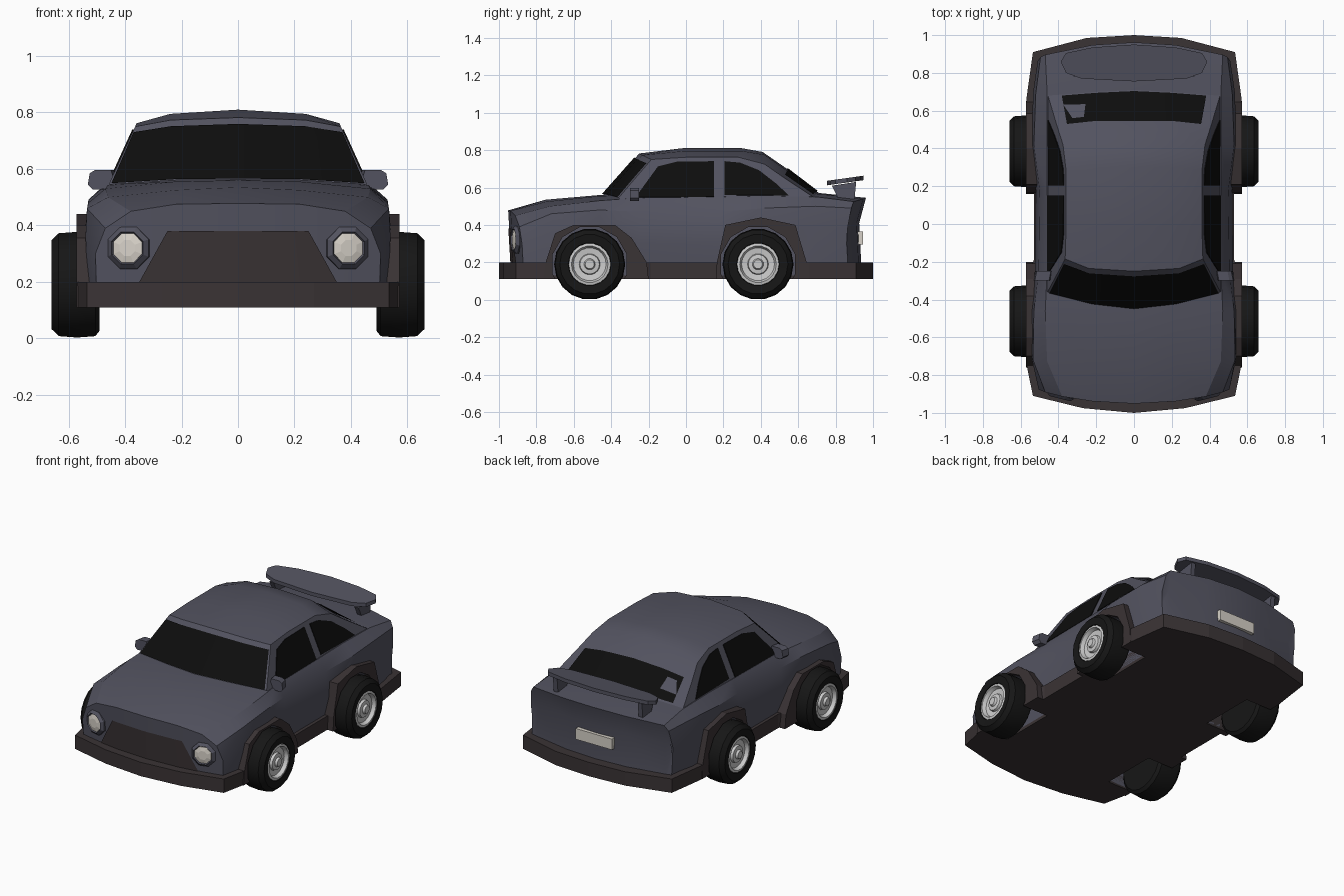
import bpy, bmesh, math
from mathutils import Matrix, Vector

if "Cube" in bpy.data.objects:
    bpy.data.objects.remove(bpy.data.objects["Cube"])


def material(name, r, g, b):
    m = bpy.data.materials.new(name)
    m.diffuse_color = (r, g, b, 1)
    m.use_nodes = True
    m.node_tree.nodes["Principled BSDF"].inputs["Base Color"].default_value = m.diffuse_color
    return m


PAINT = material("paint", 0.085, 0.085, 0.115)
TRIM = material("trim", 0.042, 0.033, 0.035)
GLASS = material("glass", 0.004, 0.004, 0.004)
RUBBER = material("rubber", 0.008, 0.008, 0.008)
METAL = material("metal", 0.55, 0.55, 0.55)
LENS = material("lens", 0.68, 0.64, 0.58)


def make(name, verts, faces, mat, mirror=False, smooth=0, out=None):
    """Mesh object, optionally mirrored in x and welded; out = outward direction of an open sheet."""
    verts = [Vector(v) for v in verts]
    if mirror:
        n = len(verts)
        verts += [Vector((-v.x, v.y, v.z)) for v in verts]
        faces = list(faces) + [tuple(i + n for i in reversed(f)) for f in faces]
    bm = bmesh.new()
    vs = [bm.verts.new(v) for v in verts]
    for f in faces:
        bm.faces.new([vs[i] for i in f])
    bmesh.ops.remove_doubles(bm, verts=bm.verts, dist=1e-5)
    bmesh.ops.recalc_face_normals(bm, faces=bm.faces)
    bm.normal_update()
    if out and sum((f.normal.dot(Vector(out)) for f in bm.faces)) < 0:
        bmesh.ops.reverse_faces(bm, faces=bm.faces)
    me = bpy.data.meshes.new(name)
    bm.to_mesh(me)
    bm.free()
    ob = bpy.data.objects.new(name, me)
    bpy.context.collection.objects.link(ob)
    if mat:
        me.materials.append(mat)
    if smooth:
        select(ob)
        bpy.ops.object.shade_smooth_by_angle(angle=math.radians(smooth))
    return ob


def select(ob):
    bpy.ops.object.select_all(action='DESELECT')
    ob.select_set(True)
    bpy.context.view_layer.objects.active = ob


def grid(rows):
    """Verts and quads joining equal-length rows of points."""
    n = len(rows[0])
    faces = [(r * n + i, r * n + i + 1, (r + 1) * n + i + 1, (r + 1) * n + i)
             for r in range(len(rows) - 1) for i in range(n - 1)]
    return [p for row in rows for p in row], faces


def prism(name, pts, vec, mat, mirror=False):
    n = len(pts)
    top = [Vector(p) + Vector(vec) for p in pts]
    faces = [tuple(range(n)), tuple(range(2 * n - 1, n - 1, -1))]
    faces += [(i, (i + 1) % n, (i + 1) % n + n, i + n) for i in range(n)]
    return make(name, list(pts) + top, faces, mat, mirror)


def lathe(name, profile, segs, matrix, mat, mirror=True, smooth=35):
    """Closed turned part: profile of (radius, height) about local z."""
    n = len(profile)
    verts = [matrix @ Vector((r * math.cos(a), r * math.sin(a), h))
             for a in [2 * math.pi * (k + .5) / segs for k in range(segs)] for r, h in profile]
    faces = [(k * n + i, k * n + i + 1, (k + 1) % segs * n + i + 1, (k + 1) % segs * n + i)
             for k in range(segs) for i in range(n - 1)]
    faces += [tuple(k * n + e for k in range(segs)) for e in (0, n - 1)]
    return make(name, verts, faces, mat, mirror, smooth)


def cut(ob, cutter):
    select(ob)
    mod = ob.modifiers.new("wells", 'BOOLEAN')
    mod.operation, mod.solver, mod.object = 'DIFFERENCE', 'EXACT', cutter
    bpy.ops.object.modifier_apply(modifier=mod.name)


# Lower body: half sections (y, bow, lean, lower side, shoulder, wing top, bonnet z, centre z)
sections = [
    (-.93, .07, -.06, .50, (.505, .30), (.47, .39), (.38, .45), .475, .478),
    (-.75, .03, 0, .53, (.54, .36), (.535, .46), (.46, .50), .525, .535),
    (-.46, 0, 0, .53, (.54, .40), (.53, .48), (.47, .53), .555, .56),
    (-.25, 0, 0, .50, (.525, .30), (.505, .47), (.46, .545), .56, .565),
    (.18, 0, 0, .50, (.52, .30), (.50, .47), (.46, .55), .565, .57),
    (.42, 0, 0, .53, (.54, .42), (.53, .49), (.46, .555), .565, .57),
    (.72, -.03, 0, .53, (.535, .40), (.52, .50), (.46, .55), .565, .57),
    (.90, -.08, .15, .50, (.51, .38), (.495, .49), (.47, .525), .54, .545),
    (.94, -.08, -.05, .50, (.505, .30), (.495, .36), (.46, .40), .41, .41),
]
rows = []
for y, bow, lean, xb, p1, p2, p3, z4, zc in sections:
    ring = [(0, .13), (.22, .13), (p3[0], .13), (xb, .13), p1, p2, p3, (.22, z4), (0, zc)]
    rows.append([(x, y + bow * (x / .53) ** 2 + lean * (z - .13), z) for x, z in ring])
verts, faces = grid(rows)
for o in (0, 9 * (len(rows) - 1)):
    faces += [(o, o + 1, o + 7, o + 8), (o + 1, o + 2, o + 6, o + 7), tuple(o + i for i in (2, 3, 4, 5, 6))]
body = make("body", verts, faces, PAINT, True)

# Skirt with bumpers, and wheel arches
half = [(0, -1), (.27, -.975), (.535, -.91), (.57, -.74), (.57, -.29), (.53, -.19), (.53, .16),
        (.57, .22), (.57, .66), (.535, .91), (.25, .985), (0, 1)]
plan = half + [(-x, y) for x, y in reversed(half[1:-1])]
skirt = prism("skirt", [(x, y, .11) for x, y in plan], (0, 0, .09), TRIM)
arches = []
for name, prof in (("front_arches", [(-.76, .11), (-.75, .2), (-.70, .355), (-.60, .40), (-.38, .40), (-.29, .33), (-.21, .2), (-.20, .11)]),
                   ("rear_arches", [(.16, .11), (.165, .2), (.21, .40), (.40, .44), (.585, .40), (.645, .2), (.65, .11)])):
    arches.append(prism(name, [(.46, y, z) for y, z in prof], (.112, 0, 0), TRIM, True))

# Wheels and the wells cut for them
AXLES = (("front", -.515), ("rear", .385))
for end, y in AXLES:
    m = Matrix.Translation((0, y, .19)) @ Matrix.Rotation(math.pi / 2, 4, 'Y')
    well = lathe("well_cutter", [(.205, .39), (.205, .75)], 12, m, None, smooth=0)
    for ob in [body, skirt] + arches:
        cut(ob, well)
    bpy.data.objects.remove(well)
    lathe(end + "_tyres", [(.165, .49), (.185, .505), (.19, .57), (.185, .635), (.16, .66), (.115, .655), (.105, .62)],
          18, m, RUBBER)
    lathe(end + "_rims", [(.112, .60), (.112, .652), (.098, .655), (.088, .632), (.056, .628), (.052, .643),
                          (.03, .646), (.024, .66), (.008, .66)], 18, m, METAL)
select(body)
bpy.ops.object.shade_smooth_by_angle(angle=math.radians(25))


# Cabin: half sections of base, roof rail, roof mid and centre points
def side(y, z, off=0.0):
    return (.46 - (z - .54) * .455 + off, y, z)


cabin = [
    [side(-.32, .50), side(-.36, .545), (.22, -.42, .56), (0, -.445, .562)],
    [side(-.20, .50), side(-.185, .75), (.24, -.235, .773), (0, -.25, .782)],
    [side(0, .50), side(0, .762), (.24, -.01, .795), (0, -.02, .81)],
    [side(.30, .50), side(.28, .762), (.24, .30, .795), (0, .30, .81)],
    [side(.45, .50), side(.42, .725), (.23, .42, .775), (0, .41, .79)],
    [side(.55, .50), side(.52, .655), (.22, .54, .69), (0, .54, .70)],
    [side(.72, .50), side(.68, .55), (.20, .70, .566), (0, .71, .571)],
]
verts, faces = grid(cabin)
make("cabin", verts, faces, PAINT, True, 28)


# Windscreen and rear window lie on the cabin's end slopes
def window(name, low, high, t0, t1, k, off):
    lines = []
    for t in (t0, t1):
        line = [Vector(a).lerp(Vector(b), t) for a, b in zip(low[1:], high[1:])]
        line[0] = line[1].lerp(line[0], k)
        lines.append([p + Vector(off) for p in line])
    v, f = grid(lines)
    make(name, v, f, GLASS, True, 28, off)


window("windscreen", cabin[0], cabin[1], .0, .88, .96, (0, -.004, .004))
window("rear_window", cabin[6], cabin[5], .06, 1.0, .72, (0, .004, .004))

# Side windows
for name, prof in (("door_windows", [(-.27, .545), (-.15, .71), (-.05, .735), (.15, .738), (.15, .548)]),
                   ("quarter_windows", [(.205, .558), (.205, .738), (.29, .73), (.39, .69), (.48, .62), (.55, .555)])):
    prism(name, [side(y, z, -.004) for y, z in prof], (.008, 0, .003), GLASS, True)


# Grille on the nose
def nose(x, z):
    return (x, -.935 - .06 * (z - .13) + .07 * (x / .53) ** 2, z)


v, f = grid([[nose(x, .19) for x in (0, .22, .355)], [nose(x, .38) for x in (0, .20, .25)]])
make("grille", v, f, TRIM, True, 0, (0, -1, 0))

# Headlamps
m = Matrix.Translation((.385, -.895, .32)) @ Matrix.Rotation(math.radians(14), 4, 'Z') @ Matrix.Rotation(math.pi / 2, 4, 'X')
lathe("lamp_rings", [(.08, -.02), (.08, .014), (.062, .03), (.056, .02)], 8, m, PAINT, smooth=0)
lathe("lamp_lenses", [(.056, .0), (.056, .024), (.03, .03)], 8, m, LENS, smooth=0)

# Door mirrors
prism("mirrors", [(x, -.30, z) for x, z in ((.43, .53), (.515, .527), (.532, .545), (.525, .585), (.505, .597), (.45, .597))],
      (-.01, .05, 0), PAINT, True)

# Rear wing on two stays
half = [(0, .755), (.28, .77), (.36, .80), (.388, .86), (.36, .905), (.22, .935), (0, .95)]
plan = half + [(-x, y) for x, y in reversed(half[1:-1])]
prism("wing", [(x, y, .612 + (y - .755) * .14) for x, y in plan], (0, 0, .024), PAINT)
prism("wing_stays", [(.29, y, z) for y, z in ((.82, .53), (.90, .53), (.91, .63), (.78, .61))], (.03, 0, 0), PAINT, True)

# Number plate
prism("plate", [(x, .915, z) for x, z in ((-.13, .295), (.13, .295), (.13, .365), (-.13, .365))], (0, .032, 0), LENS)
